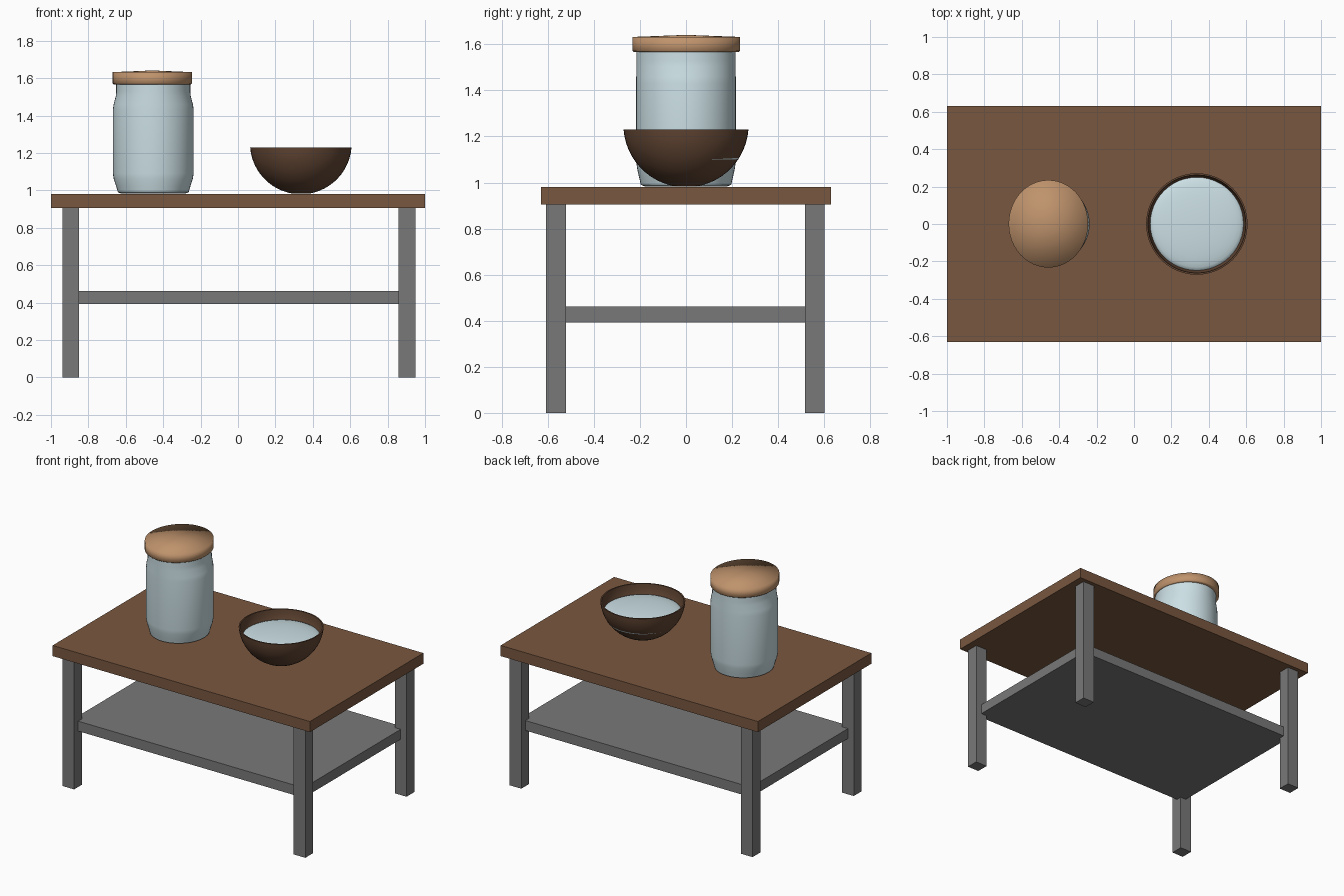
import bpy, bmesh, math

if "Cube" in bpy.data.objects:
    bpy.data.objects.remove(bpy.data.objects["Cube"])


def material(name, rgb):
    m = bpy.data.materials.new(name)
    m.diffuse_color = (*rgb, 1)
    m.use_nodes = True
    m.node_tree.nodes["Principled BSDF"].inputs["Base Color"].default_value = m.diffuse_color
    return m


WOOD = material("table wood", (0.19, 0.095, 0.05))
GREY = material("grey metal", (0.19, 0.19, 0.19))
GLASS = material("pale blue", (0.60, 0.74, 0.78))
TAN = material("tan lid", (0.52, 0.29, 0.15))
DARK = material("bowl wood", (0.125, 0.062, 0.034))


def finish(bm, name, mat, smooth=False, angle=None):
    bmesh.ops.recalc_face_normals(bm, faces=bm.faces)
    me = bpy.data.meshes.new(name)
    bm.to_mesh(me)
    bm.free()
    me.materials.append(mat)
    ob = bpy.data.objects.new(name, me)
    bpy.context.collection.objects.link(ob)
    for p in me.polygons:
        p.use_smooth = smooth
    if angle:
        bpy.ops.object.select_all(action='DESELECT')
        ob.select_set(True)
        bpy.context.view_layer.objects.active = ob
        bpy.ops.object.shade_smooth_by_angle(angle=math.radians(angle))
    return ob


def box(name, lo, hi, mat):
    bm = bmesh.new()
    bmesh.ops.create_cube(bm, size=1)
    for v in bm.verts:
        v.co = [(a + b) / 2 + c * (b - a) for a, b, c in zip(lo, hi, v.co)]
    return finish(bm, name, mat)


def lathe(name, cx, cy, rings, mat, angle=None, n=48):
    """Skin a stack of elliptical rings (rx, ry, z); rx = 0 makes a pole."""
    bm = bmesh.new()
    loops = []
    for rx, ry, z in rings:
        if rx == 0:
            loops.append([bm.verts.new((cx, cy, z))] * n)
        else:
            loops.append([bm.verts.new((cx + rx * math.cos(2 * math.pi * i / n),
                                        cy + ry * math.sin(2 * math.pi * i / n), z))
                          for i in range(n)])
    for a, b in zip(loops, loops[1:]):
        for i in range(n):
            j = (i + 1) % n
            bm.faces.new(list(dict.fromkeys((a[i], a[j], b[j], b[i]))))
    return finish(bm, name, mat, True, angle)


# Table: top, legs and lower shelf reaching the leg centres
box("table_top", (-1, -0.63, 0.905), (1, 0.63, 0.98), WOOD)
for sx, x in (("left", -0.894), ("right", 0.904)):
    for sy, y in (("front", -0.565), ("back", 0.559)):
        box(f"{sy}_{sx}_leg", (x - 0.045, y - 0.043, 0), (x + 0.045, y + 0.043, 0.906), GREY)
box("lower_shelf", (-0.894, -0.562, 0.392), (0.904, 0.557, 0.462), GREY)

# Jar body with rounded shoulder and foot
lathe("jar_body", -0.453, 0, [
    (0, 0, 0.982), (0.17, 0.175, 0.982), (0.189, 0.196, 0.99), (0.198, 0.203, 1.02),
    (0.211, 0.212, 1.06), (0.216, 0.216, 1.09), (0.216, 0.216, 1.43),
    (0.212, 0.216, 1.46), (0.2, 0.215, 1.505), (0.198, 0.215, 1.53),
    (0.198, 0.215, 1.58), (0, 0, 1.58)], GLASS, 50)

# Jar lid: slightly oval disc with a shallow peak, smooth all over
lathe("jar_lid", -0.458, 0.001, [
    (0, 0, 1.567), (0.207, 0.228, 1.567), (0.2125, 0.234, 1.572),
    (0.2125, 0.234, 1.632), (0, 0, 1.641)], TAN)

# Bowl: spherical shell with a small flat base and thin rim
R, CZ = 0.272, 1.251
outer = [(0, 0, 0.982)]
for k in range(13):
    z = 0.984 + (1.23 - 0.984) * (k / 12) ** 1.6
    r = math.sqrt(R * R - (CZ - z) ** 2)
    outer.append((r, r, z))
inner = []
for k in range(13):
    t = math.pi / 2 * k / 12
    inner.append((0.262 * math.cos(t) if k < 12 else 0, 0.262 * math.cos(t), 1.23 - 0.235 * math.sin(t)))
lathe("bowl", 0.336, 0, outer + inner, DARK, 40)

# Bowl contents: low dome just below the rim
dome = [(0, 0, 1.09), (0.225, 0.225, 1.10)]
for k in range(9):
    t = math.pi / 2 * k / 8
    r = 0.252 * math.cos(t) if k < 8 else 0
    dome.append((r, r, 1.155 + 0.035 * math.sin(t)))
lathe("bowl_contents", 0.336, 0.002, dome, GLASS, 60)
